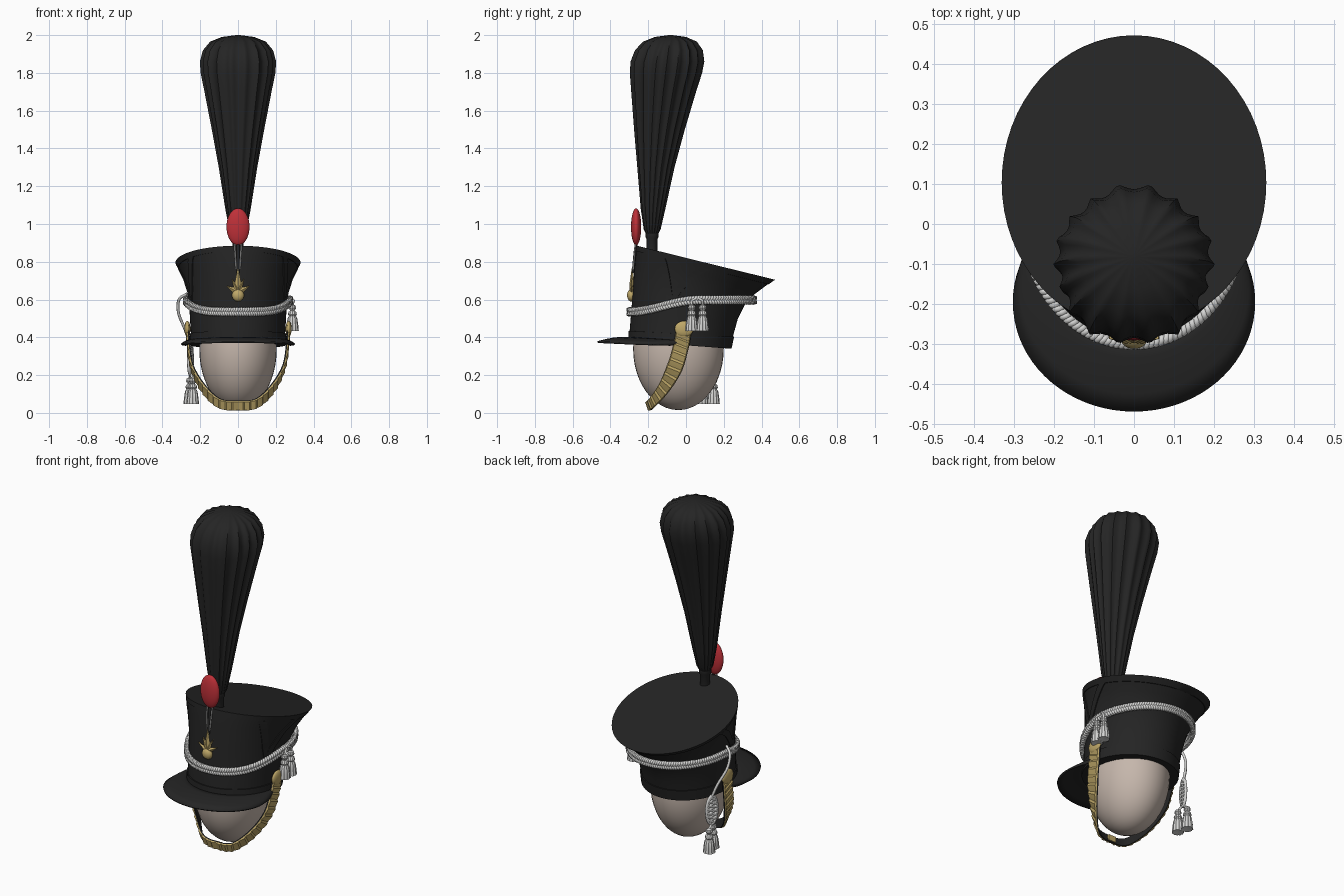
import bpy, bmesh
from math import sin, cos, pi, radians
from mathutils import Vector, Matrix

if "Cube" in bpy.data.objects:
    bpy.data.objects.remove(bpy.data.objects["Cube"])


def material(name, r, g, b):
    m = bpy.data.materials.new(name)
    m.use_nodes = True
    m.diffuse_color = (r, g, b, 1)
    m.node_tree.nodes["Principled BSDF"].inputs["Base Color"].default_value = (r, g, b, 1)
    return m


BLACK = material("black felt", .018, .018, .018)
GOLD = material("brass", .52, .39, .14)
SILVER = material("silver cord", .66, .66, .65)
RED = material("red wool", .52, .03, .04)
SKIN = material("mannequin beige", .56, .47, .41)


def finish(name, bm, mat, angle=35):
    bmesh.ops.recalc_face_normals(bm, faces=bm.faces)
    mesh = bpy.data.meshes.new(name)
    bm.to_mesh(mesh)
    bm.free()
    mesh.materials.append(mat)
    ob = bpy.data.objects.new(name, mesh)
    bpy.context.collection.objects.link(ob)
    bpy.ops.object.select_all(action='DESELECT')
    ob.select_set(True)
    bpy.context.view_layer.objects.active = ob
    bpy.ops.object.shade_smooth_by_angle(angle=radians(angle))
    return ob


def loft(name, rings, mat, closed=True, caps=True, angle=35):
    bm = bmesh.new()
    rows = [[bm.verts.new(p) for p in ring] for ring in rings]
    n = len(rows[0])
    for a, b in zip(rows, rows[1:]):
        for i in range(n if closed else n - 1):
            j = (i + 1) % n
            bm.faces.new((a[i], a[j], b[j], b[i]))
    if caps:
        bm.faces.new(rows[0])
        bm.faces.new(rows[-1])
    return finish(name, bm, mat, angle)


def ellipsoid(name, centre, radii, mat):
    bm = bmesh.new()
    bmesh.ops.create_uvsphere(bm, u_segments=40, v_segments=24, radius=1,
                              matrix=Matrix.Translation(centre) @ Matrix.Diagonal((*radii, 1)))
    return finish(name, bm, mat)


def lathe(name, centre, profile, mat, seg=32, flutes=0, depth=0.0):
    rings = []
    for r, z in profile:
        ring = []
        for i in range(seg):
            a = 2 * pi * i / seg
            k = r * (1 - depth * abs(sin(flutes * a / 2)))
            ring.append(Vector(centre) + Vector((k * cos(a), k * sin(a), z)))
        rings.append(ring)
    return loft(name, rings, mat)


def cord(name, points, radius, mat, cyclic=False):
    cu = bpy.data.curves.new(name, 'CURVE')
    cu.dimensions = '3D'
    cu.bevel_depth = radius
    cu.bevel_resolution = 1
    cu.use_fill_caps = True
    sp = cu.splines.new('POLY')
    sp.points.add(len(points) - 1)
    for p, co in zip(sp.points, points):
        p.co = (*co, 1)
    sp.use_cyclic_u = cyclic
    cu.materials.append(mat)
    ob = bpy.data.objects.new(name, cu)
    bpy.context.collection.objects.link(ob)
    return ob


def smooth_path(pts, steps):
    pts = [Vector(p) for p in pts]
    ext = [2 * pts[0] - pts[1]] + pts + [2 * pts[-1] - pts[-2]]
    out = []
    for a, b, c, d in zip(ext, ext[1:], ext[2:], ext[3:]):
        for s in range(steps):
            t = s / steps
            out.append(b + (c - a) * t / 2 + (2 * a - 5 * b + 4 * c - d) * t * t / 2
                       + (3 * b - a - 3 * c + d) * t ** 3 / 2)
    return out + [pts[-1]]


# Cap body: tilted ellipses as (front y, front z, back y, back z, half width)
BODY = [(-.300, .38, .235, .34, .250), (-.298, .44, .250, .41, .250),
        (-.288, .56, .275, .50, .256), (-.280, .68, .310, .57, .265),
        (-.272, .78, .365, .63, .285), (-.265, .85, .425, .675, .31),
        (-.260, .885, .468, .705, .327)]


def body_point(t, a, out=0.0):
    i = min(int(t), len(BODY) - 2)
    fy, fz, by, bz, rx = (p + (q - p) * (t - i) for p, q in zip(BODY[i], BODY[i + 1]))
    u = (1 + sin(a)) / 2
    return Vector(((rx + out) * cos(a), (fy + by) / 2 + ((by - fy) / 2 + out) * sin(a), fz + (bz - fz) * u))


def body_ring(t, out=0.0):
    return [body_point(t, 2 * pi * i / 64, out) for i in range(64)]


loft("cap_body", [body_ring(i / 2) for i in range(13)], BLACK)
loft("lower_band", [body_ring(t, o) for t, o in ((0, 0), (0, .006), (.9, .006), (.9, 0))], BLACK, caps=False)
loft("crown_band", [body_ring(t, o) for t, o in ((5.2, 0), (5.2, .004), (6, .004), (6, 0))], BLACK, caps=False)

# Leather chevrons on both sides
for side, base in (("left", -.3), ("right", pi + .3)):
    for tag, lean in (("front", -.36), ("rear", .36)):
        rows = []
        for k in range(10):
            t = 2.4 + 2.8 * k / 9
            a = base + lean * k / 9
            rows.append([body_point(t, a + d, o) for d, o in ((-.07, 0), (-.07, .005), (.07, .005), (.07, 0))])
        loft(f"{side}_{tag}_chevron", rows, BLACK)

# Visor: crescent from the cap body to a wider ellipse
rows = []
for i in range(49):
    a = radians(-205 + 230 * i / 48)
    inner = body_point(.3, a, -.01)
    outer = Vector((.30 * cos(a), -.2 + .268 * sin(a), .362 - .013 * sin(a)))
    rows.append([inner.lerp(outer, k / 4) + Vector((0, 0, .008 * sin(pi * k / 4))) for k in range(5)])
visor = loft("visor", rows, BLACK, closed=False, caps=False)
mod = visor.modifiers.new("thickness", 'SOLIDIFY')
mod.thickness = .01
mod.offset = 0

ellipsoid("mannequin_head", (0, -.04, .34), (.205, .24, .325), SKIN)

# Plume: fluted, leaning back towards the top
rings = []
for z, r in ((.94, .028), (.97, .045), (1.08, .066), (1.3, .1), (1.5, .136), (1.7, .174),
             (1.8, .194), (1.86, .198), (1.92, .182), (1.965, .145), (1.99, .085), (2.0, .01)):
    cy = -.18 + .098 * ((z - .94) / 1.06) ** 1.5
    ring = []
    for i in range(108):
        a = 2 * pi * i / 108
        k = r * (1.02 - .09 * abs(sin(9 * a + .6 * sin(2 * a))) + .02 * sin(5 * a))
        ring.append((k * cos(a), cy + k * sin(a), z))
    rings.append(ring)
loft("plume", rings, BLACK, angle=50)
lathe("plume_socket", (0, -.18, 0), [(.028, .83), (.028, .92), (.034, .93), (.034, .95)], BLACK)

# Pompon with its hanging wires and strap
ellipsoid("pompon", (0, -.264, .985), (.061, .027, .098), RED)
for side, x in (("left", .016), ("right", -.016)):
    cord(f"{side}_pompon_wire", [(x, -.265, .91), (x, -.272, .86), (x * .6, -.28, .76)], .004, SILVER)
cord("pompon_strap", [(0, -.262, .9), (0, -.27, .85), (0, -.28, .74)], .009, BLACK)

# Flaming grenade badge
ellipsoid("badge_ball", (0, -.29, .622), (.032, .022, .032), GOLD)
for name, tip, half in (("centre", (0, .765), .018), ("left", (.062, .672), .014), ("right", (-.062, .672), .014),
                        ("left_upper", (.032, .71), .012), ("right_upper", (-.032, .71), .012)):
    root, end = Vector((0, -.29, .64)), Vector((tip[0], -.287, tip[1]))
    d = (end - root).normalized()
    across = Vector((-d.z, 0, d.x))
    rows = []
    for t, w in ((0, .7), (.35, 1), (.7, .5), (1, .05)):
        p = root.lerp(end, t)
        rows.append([p + across * half * w, p + Vector((0, -.01 * w, 0)), p - across * half * w, p + Vector((0, .01, 0))])
    loft(f"badge_{name}_flame", rows, GOLD)


# Braided belt of three strands
def belt(a):
    u = min(1, (1 + sin(a)) / 1.1)
    return Vector((.277 * cos(a), .03 + .331 * sin(a), .535 + .062 * u * u * (3 - 2 * u)))


for k in range(3):
    pts = []
    for i in range(576):
        a = 2 * pi * i / 576
        ph = 48 * a + 2 * pi * k / 3
        pts.append(belt(a) + Vector((cos(a), sin(a), 0)) * .007 * sin(2 * ph) + Vector((0, 0, .016 * sin(ph))))
    cord(f"belt_strand_{k + 1}", pts, .0095, SILVER, True)

# Tassels: knob, collar and fluted skirt
TASSEL = [(.004, 0), (.016, -.006), (.02, -.02), (.012, -.034), (.02, -.04), (.024, -.054), (.018, -.062),
          (.026, -.075), (.031, -.11), (.034, -.142), (.004, -.138)]


def tassel(name, top):
    lathe(name, top, TASSEL, SILVER, 48, 12, .12)


for name, y in (("front", .03), ("rear", .088)):
    tassel(f"left_{name}_tassel", (.288, y, .575))
    cord(f"left_{name}_tassel_cord", [(.28, .06, .61), (.295, y, .595), (.288, y, .57)], .007, SILVER)

hang = smooth_path([(-.27, .0, .63), (-.312, .03, .6), (-.315, .06, .53), (-.28, .1, .44), (-.255, .115, .37)], 8)
cord("right_hanging_cord", hang, .008, SILVER)
# Knotted flat oval made of crossing strands
for k in range(3):
    pts = []
    for i in range(41):
        t = i / 40
        w = .036 * sin(pi * t) ** .6 * (cos(5 * pi * t + k * 2 * pi / 3))
        pts.append((-.252 + .3 * w, .115 + w, .37 - .17 * t))
    cord(f"right_knot_strand_{k + 1}", pts, .009, SILVER)
loop = [(-.252 + .3 * .036 * cos(a), .115 + .036 * cos(a), .285 + .085 * sin(a))
        for a in (2 * pi * i / 24 for i in range(24))]
cord("right_knot_edge", loop, .008, SILVER, True)
for name, x, y in (("front", -.24, .085), ("rear", -.255, .145)):
    tassel(f"right_{name}_tassel", (x, y, .188))
    cord(f"right_{name}_tassel_cord", [(-.252, .115, .21), (x, y, .18)], .007, SILVER)

# Chin strap: scaled brass over a black lining
HALF = [(.268, -.01, .45), (.262, -.025, .36), (.243, -.06, .24), (.185, -.12, .13), (.10, -.185, .05)]
path = smooth_path(HALF + [(0, -.2, .038)] + [(-x, y, z) for x, y, z in HALF[::-1]], 12)


def strap(name, mat, low, high, scale, widen):
    rows = []
    for i, p in enumerate(path):
        tan = (path[min(i + 1, len(path) - 1)] - path[max(i - 1, 0)]).normalized()
        k = min(1, max(0, (p.z - .03) / .2))
        wide = Vector((0, .3, -1)).normalized().lerp(Vector((0, 1, -.4)).normalized(), k).normalized()
        w = wide * ((.025 + .016 * k) * widen)
        nor = tan.cross(wide).normalized()
        if nor.dot(p - Vector((0, -.04, .34))) < 0:
            nor = -nor
        top = high + scale * (abs(i - len(path) // 2) % 4) / 3
        rows.append([p - w + nor * low, p + w + nor * low, p + w * .9 + nor * top, p - w * .9 + nor * top])
    loft(name, rows, mat, angle=20)


strap("chin_strap_scales", GOLD, 0, .004, .006, 1)
strap("chin_strap_lining", BLACK, -.007, 0, 0, 1.04)
for side, s in (("left", 1), ("right", -1)):
    ellipsoid(f"{side}_strap_boss", (s * .268, -.01, .445), (.016, .05, .042), GOLD)
bm = bmesh.new()
bmesh.ops.create_cube(bm, size=1, matrix=Matrix.Translation((0, -.187, .038)) @ Matrix.Diagonal((.05, .012, .034, 1)))
finish("strap_buckle", bm, GOLD)
